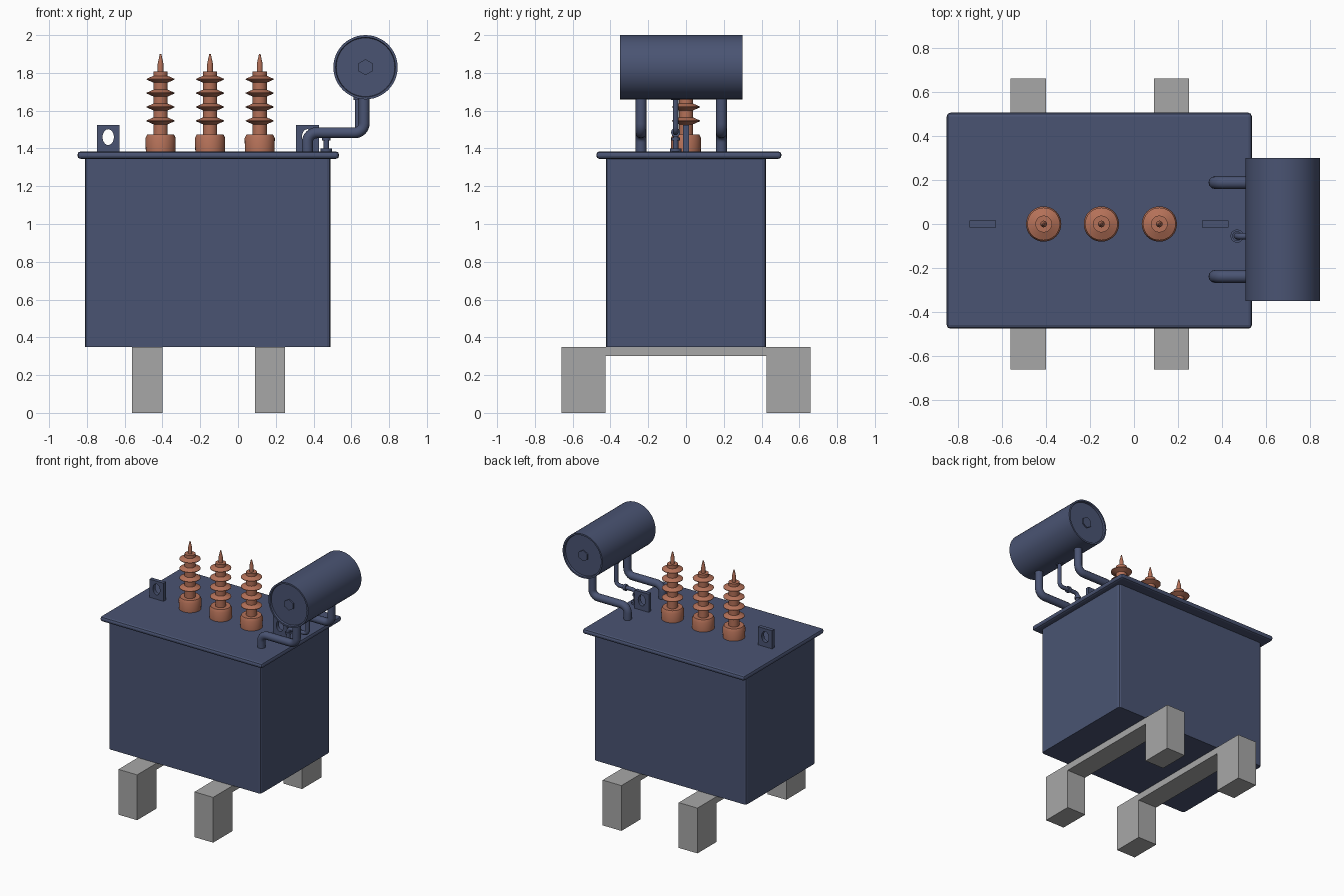
import bpy, bmesh, math
from mathutils import Vector, Matrix

if "Cube" in bpy.data.objects:
    bpy.data.objects.remove(bpy.data.objects["Cube"])


def material(name, rgb):
    m = bpy.data.materials.new(name)
    m.diffuse_color = (*rgb, 1)
    m.use_nodes = True
    m.node_tree.nodes["Principled BSDF"].inputs["Base Color"].default_value = m.diffuse_color
    return m


BLUE = material("slate_blue_paint", (0.068, 0.088, 0.170))
COPPER = material("terracotta_ceramic", (0.46, 0.165, 0.098))
GREY = material("concrete_grey", (0.39, 0.39, 0.39))


def finish(name, bm, mat, smooth=True):
    bmesh.ops.recalc_face_normals(bm, faces=bm.faces)
    me = bpy.data.meshes.new(name)
    bm.to_mesh(me)
    bm.free()
    me.materials.append(mat)
    ob = bpy.data.objects.new(name, me)
    bpy.context.collection.objects.link(ob)
    if smooth:
        bpy.ops.object.select_all(action='DESELECT')
        ob.select_set(True)
        bpy.context.view_layer.objects.active = ob
        bpy.ops.object.shade_smooth_by_angle(angle=math.radians(35))
    return ob


def box(name, lo, hi, mat, bevel=0.0, vertical_only=False, segs=2):
    lo, hi = Vector(lo), Vector(hi)
    bm = bmesh.new()
    bmesh.ops.create_cube(bm, size=1, matrix=Matrix.Translation((lo + hi) / 2)
                          @ Matrix.Diagonal((*(hi - lo), 1)))
    if bevel:
        edges = [e for e in bm.edges if not vertical_only
                 or abs(e.verts[0].co.z - e.verts[1].co.z) > 0.01]
        bmesh.ops.bevel(bm, geom=edges, offset=bevel, segments=segs,
                        profile=0.5, affect='EDGES')
    return finish(name, bm, mat, False)


def lathe(name, profile, mat, matrix, sides=32):
    """Revolve (radius, height) points around local z."""
    bm = bmesh.new()
    verts = [bm.verts.new((r, 0, z)) for r, z in profile]
    edges = [bm.edges.new(p) for p in zip(verts, verts[1:])]
    bmesh.ops.spin(bm, geom=verts + edges, cent=(0, 0, 0), axis=(0, 0, 1),
                   angle=math.tau, steps=sides)
    bmesh.ops.remove_doubles(bm, verts=bm.verts, dist=1e-5)
    bm.transform(matrix)
    return finish(name, bm, mat)


def pipe(name, pts, radius, bend):
    """Round pipe along a polyline with filleted corners."""
    pts = [Vector(p) for p in pts]
    path = [pts[0]]
    for a, b, c in zip(pts, pts[1:], pts[2:]):
        p, q = b + (a - b).normalized() * bend, b + (c - b).normalized() * bend
        centre = p + q - b
        for i in range(7):
            t = math.pi / 2 * i / 6
            path.append(centre + (p - centre) * math.cos(t) + (q - centre) * math.sin(t))
    path.append(pts[-1])
    cu = bpy.data.curves.new(name, 'CURVE')
    cu.dimensions = '3D'
    cu.bevel_depth, cu.bevel_resolution, cu.use_fill_caps = radius, 4, True
    sp = cu.splines.new('POLY')
    sp.points.add(len(path) - 1)
    for s, p in zip(sp.points, path):
        s.co = (*p, 1)
    cu.materials.append(BLUE)
    ob = bpy.data.objects.new(name, cu)
    bpy.context.collection.objects.link(ob)
    bpy.ops.object.select_all(action='DESELECT')
    ob.select_set(True)
    bpy.context.view_layer.objects.active = ob
    bpy.ops.object.convert(target='MESH')
    bpy.ops.object.shade_smooth_by_angle(angle=math.radians(35))


def disc(name, at, r, h, rot=Matrix(), sides=20):
    lathe(name, [(0, -h / 2), (r, -h / 2), (r, h / 2), (0, h / 2)], BLUE,
          Matrix.Translation(at) @ rot, sides)


# Tank and rolled-edge lid
box("tank", (-0.81, -0.423, 0.35), (0.49, 0.423, 1.36), BLUE, 0.018, True)
box("lid", (-0.85, -0.475, 1.345), (0.535, 0.505, 1.384), BLUE, 0.016)

# Two skid supports: a pair of feet joined by a thin bridge
for i, x in enumerate((-0.48, 0.17)):
    bm = bmesh.new()
    outline = [(-0.66, 0), (-0.425, 0), (-0.425, 0.30), (0.425, 0.30),
               (0.425, 0), (0.66, 0), (0.66, 0.35), (-0.66, 0.35)]
    f = bm.faces.new([bm.verts.new((x - 0.08, y, z)) for y, z in outline])
    ext = bmesh.ops.extrude_face_region(bm, geom=[f])
    bmesh.ops.translate(bm, vec=(0.16, 0, 0),
                        verts=[v for v in ext["geom"] if isinstance(v, bmesh.types.BMVert)])
    finish(f"support_{i + 1}", bm, GREY, False)

# Three insulator bushings with sheds and a terminal pin
prof = [(0, 1.38), (0.078, 1.38), (0.08, 1.455), (0.07, 1.475), (0.038, 1.475)]
for k in range(4):
    z = 1.546 + 0.0735 * k
    prof += [(0.038, z - 0.018), (0.074, z - 0.002), (0.074, z + 0.002), (0.038, z + 0.018)]
prof += [(0.038, 1.808), (0.015, 1.808), (0.015, 1.85), (0.004, 1.90), (0, 1.90)]
for i, x in enumerate((-0.41, -0.148, 0.115)):
    lathe(f"bushing_{i + 1}", prof, COPPER, Matrix.Translation((x, 0, 0)))

# Lifting lugs: plates with an oval hole
for i, x in enumerate((-0.687, 0.368)):
    bm = bmesh.new()
    n = 24
    rings = []
    for y in (-0.015, 0.015):
        outer, inner = [], []
        for k in range(n):
            a = math.tau * (k + 0) / n
            c, s = math.cos(a), math.sin(a)
            m = max(abs(c), abs(s))
            outer.append(bm.verts.new((x + 0.06 * c / m, y, 1.453 + 0.071 * s / m)))
            inner.append(bm.verts.new((x + 0.03 * c, y, 1.46 + 0.042 * s)))
        rings.append((outer, inner))
    (o0, i0), (o1, i1) = rings
    for a, b in ((o0, i0), (o1, i1), (o0, o1), (i0, i1)):
        for k in range(n):
            j = (k + 1) % n
            bm.faces.new((a[k], a[j], b[j], b[k]))
    finish(f"lifting_lug_{i + 1}", bm, BLUE, False)

# Oil conservator drum along y with recessed ends and hex plugs
TX, TZ = 0.675, 1.83
ROT = Matrix.Rotation(-math.pi / 2, 4, 'X')
lathe("conservator", [(0, -0.335), (0.155, -0.335), (0.158, -0.35), (0.17, -0.35),
                      (0.17, 0.30), (0.158, 0.30), (0.155, 0.285), (0, 0.285)],
      BLUE, Matrix.Translation((TX, 0, TZ)) @ ROT, 48)
for n, y in (("front", -0.335), ("back", 0.285)):
    disc(f"{n}_plug", (TX, y, TZ), 0.042, 0.02, ROT @ Matrix.Rotation(math.pi / 6, 4, 'Z'), 6)

# Two large support pipes
for n, y in (("front", -0.238), ("back", 0.188)):
    pipe(f"{n}_pipe", [(0.367, y, 1.38), (0.367, y, 1.483), (0.668, y, 1.483),
                       (0.668, y, 1.70)], 0.029, 0.05)

# Thin relay pipe with flanges
Y = -0.055
pipe("relay_pipe", [(0.468, Y, 1.38), (0.468, Y, 1.485), (0.635, Y, 1.485),
                    (0.635, Y, 1.70)], 0.015, 0.03)
for n, at, r in (("base", (0.468, Y, 1.391), 0.03), ("lower", (0.468, Y, 1.45), 0.022),
                 ("upper", (0.635, Y, 1.664), 0.024)):
    disc(f"{n}_flange", at, r, 0.016)
disc("middle_flange", (0.555, Y, 1.485), 0.024, 0.02, Matrix.Rotation(math.pi / 2, 4, 'Y'))
